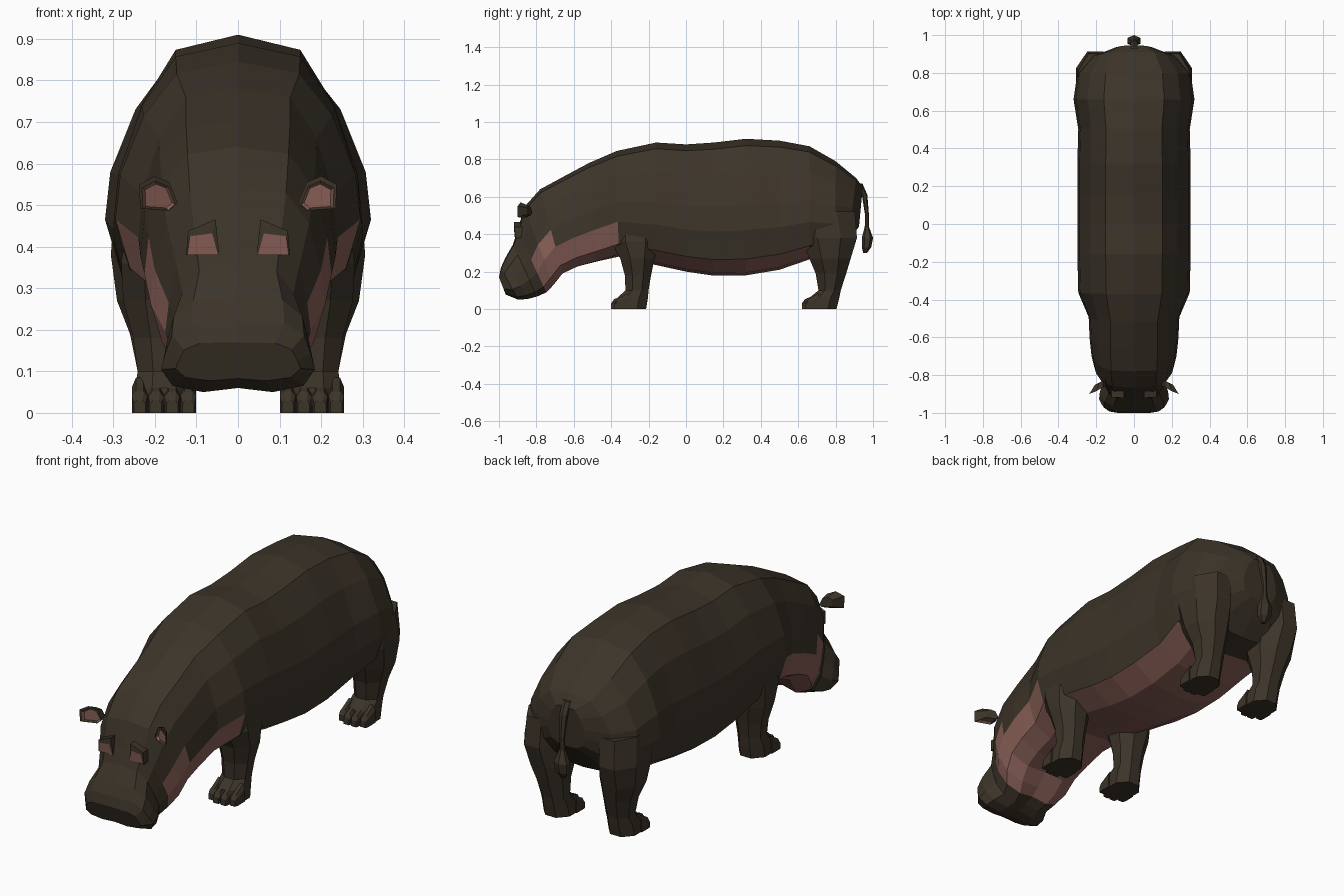
import bpy, bmesh, math
from mathutils import Vector

if "Cube" in bpy.data.objects:
    bpy.data.objects.remove(bpy.data.objects["Cube"])


def material(name, rgb):
    m = bpy.data.materials.new(name)
    m.diffuse_color = (*rgb, 1)
    m.use_nodes = True
    m.node_tree.nodes["Principled BSDF"].inputs["Base Color"].default_value = m.diffuse_color
    return m


SKIN = material("dark brown hide", (0.045, 0.034, 0.022))
PINK = material("dusty pink skin", (0.25, 0.115, 0.095))


def finish(name, bm):
    bmesh.ops.recalc_face_normals(bm, faces=bm.faces)
    me = bpy.data.meshes.new(name)
    bm.to_mesh(me)
    bm.free()
    me.materials.append(SKIN)
    me.materials.append(PINK)
    ob = bpy.data.objects.new(name, me)
    bpy.context.collection.objects.link(ob)
    return ob


def loft(bm, rings, rule=lambda ring, seg: 0):
    """Skin a list of equal-length closed rings and cap both ends."""
    vs = [[bm.verts.new(p) for p in r] for r in rings]
    n = len(vs[0])
    for i in range(len(vs) - 1):
        for j in range(n):
            k = (j + 1) % n
            f = bm.faces.new((vs[i][j], vs[i][k], vs[i + 1][k], vs[i + 1][j]))
            f.material_index = rule(i, j)
    bm.faces.new(vs[0])
    bm.faces.new(vs[-1])


# Body and head: tilted cross-sections from rump to muzzle
# (top y, top z, bottom y, bottom z, half width, head shape blend)
BODY = [
    (.945, .65, .925, .44, .10, 0), (.91, .70, .87, .37, .22, 0),
    (.80, .79, .80, .29, .30, 0), (.66, .87, .66, .265, .32, 0),
    (.50, .90, .50, .21, .295, 0), (.32, .91, .32, .18, .30, 0),
    (.15, .89, .15, .178, .30, 0), (0, .88, 0, .20, .30, 0),
    (-.16, .89, -.16, .235, .30, 0), (-.37, .845, -.36, .28, .295, 0),
    (-.52, .78, -.48, .25, .24, .2), (-.66, .705, -.58, .225, .235, .3),
    (-.78, .64, -.66, .19, .225, .4), (-.865, .545, -.71, .13, .21, .5),
    (-.90, .42, -.75, .095, .175, .8), (-.925, .345, -.80, .075, .155, 1),
    (-.965, .275, -.85, .06, .18, 1), (-.99, .22, -.90, .055, .185, 1),
    (-1.0, .17, -.965, .08, .15, 1),
]
TRUNK = [(0, 1), (.5, .95), (.77, .77), (.96, .52), (1, .33), (.88, .12), (.5, .02), (0, 0)]
HEAD = [(0, 1), (.6, .98), (.86, .8), (.95, .52), (1, .3), (.85, .06), (.45, -.03), (0, .03)]


def section(yt, zt, yb, zb, w, h):
    half = [((1 - h) * a[0] + h * b[0], (1 - h) * a[1] + h * b[1]) for a, b in zip(TRUNK, HEAD)]
    ring = half + [(-u, v) for u, v in half[-2:0:-1]]
    return [(w * u, yb + v * (yt - yb), zb + v * (zt - zb)) for u, v in ring]


def body_colour(ring, seg):
    seg = min(seg, 13 - seg)
    first_pink = 5                      # belly
    if ring < 3 or ring > 13:           # rump and muzzle stay dark
        return 0
    if ring >= 12:                      # cheeks
        first_pink = 3
    elif ring >= 9:                     # throat
        first_pink = 4
    return int(seg >= first_pink)


bm = bmesh.new()
loft(bm, [section(*r) for r in BODY], body_colour)
finish("body_and_head", bm)


def oval(x, y, z, rx, ry, n=8):
    """Slightly squared horizontal ring."""
    pts = []
    for i in range(n):
        a = 2 * math.pi * (i + .5) / n
        c, s = math.cos(a), math.sin(a)
        pts.append((x + rx * 1.04 * c, y + ry * 1.04 * s, z))
    return pts


# Legs with four toes: (z, y, half depth, x, half width)
FRONT = [(.46, -.27, .13, .18, .09), (.36, -.27, .135, .185, .10), (.27, -.26, .095, .185, .095),
         (.18, -.257, .073, .18, .075), (.10, -.262, .064, .178, .066), (.06, -.285, .085, .178, .072),
         (0, -.295, .085, .178, .074)]
REAR = [(.52, .74, .17, .20, .10), (.38, .765, .155, .205, .105), (.27, .77, .115, .195, .10),
        (.19, .775, .085, .185, .078), (.10, .768, .062, .178, .066), (.06, .74, .083, .178, .072),
        (0, .725, .083, .178, .074)]

for label, rows in (("front_leg", FRONT), ("rear_leg", REAR)):
    for side, sx in (("left", 1), ("right", -1)):
        bm = bmesh.new()
        loft(bm, [oval(sx * x, y, z, rx, ry) for z, y, ry, x, rx in rows])
        fy = rows[-1][1] - .105         # front of the toes
        for t in range(4):
            cx = sx * (.178 + (t - 1.5) * .039)
            dy = .018 if t in (0, 3) else 0
            toe = []
            for y, w, h in ((fy + dy, .014, .03), (fy + dy + .015, .0185, .052), (fy + .09, .018, .085)):
                toe.append([(cx - w, y, 0), (cx + w, y, 0), (cx + w, y, h * .75),
                            (cx + w * .5, y, h), (cx - w * .5, y, h), (cx - w, y, h * .75)])
            loft(bm, toe)
        finish(side + "_" + label, bm)

# Tail with a flattened tuft: (z, y, half width, half depth)
bm = bmesh.new()
TAIL = [(.67, .925, .022, .018), (.61, .955, .02, .014), (.50, .968, .013, .010), (.44, .967, .014, .011),
        (.38, .970, .038, .029), (.33, .965, .034, .024), (.30, .958, .012, .010)]
loft(bm, [oval(0, y, z, rx, ry, 6) for z, y, rx, ry in TAIL])
finish("tail", bm)

# Ears: dark cup with a recessed pink inside; eyes: dark brow wedge with pink front
EAR = [(.145, -.855, .505), (.165, -.865, .555), (.20, -.885, .570), (.237, -.90, .550),
       (.236, -.90, .492), (.165, -.865, .487)]
for side, sx in (("left", 1), ("right", -1)):
    bm = bmesh.new()
    rim = [Vector((sx * x, y, z)) for x, y, z in EAR]
    mid = sum(rim, Vector()) / 6
    inner = [mid + (p - mid) * .86 + Vector((0, 0, -.006)) for p in rim]
    deep = [mid + (p - mid) * .7 + Vector((0, .012, -.006)) for p in rim]
    back = [mid + (p - mid) * .6 + Vector((-sx * .012, .04, 0)) for p in rim]
    loft(bm, [back, rim, inner, deep], lambda ring, seg: int(ring == 2))
    bm.faces.ensure_lookup_table()
    bm.faces[-1].material_index = 1
    finish(side + "_ear", bm)

    bm = bmesh.new()
    lid = [(.048, .38), (.122, .38), (.116, .425), (.062, .432)]
    brow = [(.045, .38), (.125, .38), (.120, .438), (.054, .466)]
    front = [(sx * x, -.915 - (z - .38) * .1, z) for x, z in lid]
    edge = [(sx * x, -.912 - (z - .38) * .1, z) for x, z in brow]
    rear = [(sx * x, -.80, z) for x, z in brow]
    loft(bm, [rear, edge, front])
    bm.faces.ensure_lookup_table()
    bm.faces[-1].material_index = 1
    finish(side + "_eye", bm)
